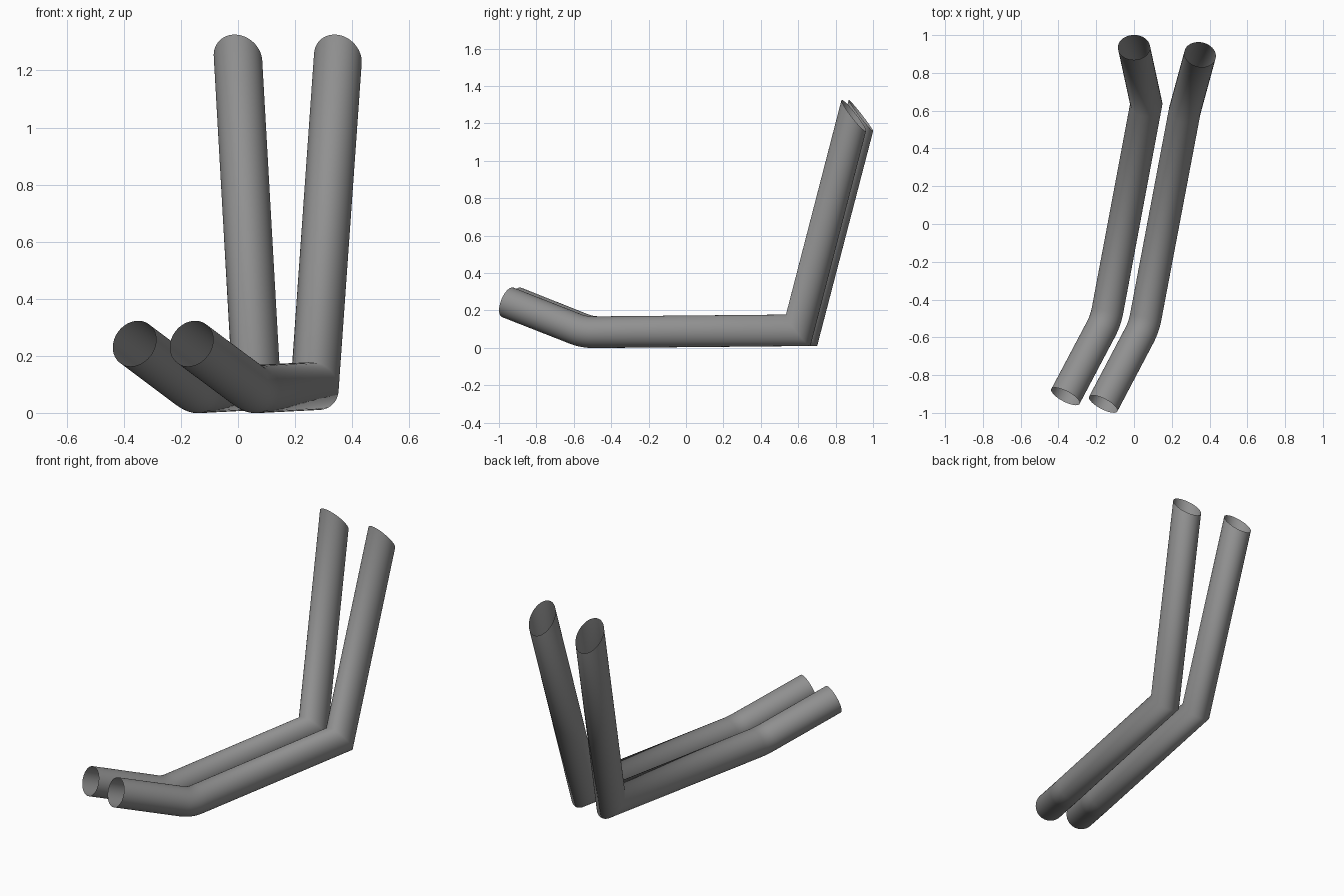
import bpy, bmesh, math
from mathutils import Vector

if "Cube" in bpy.data.objects:
    bpy.data.objects.remove(bpy.data.objects["Cube"])

RADIUS, SIDES, ARC = 0.0845, 64, 8

# Dark grey metal
metal = bpy.data.materials.new("dark_metal")
metal.diffuse_color = (0.28, 0.28, 0.28, 1)
metal.use_nodes = True
metal.node_tree.nodes["Principled BSDF"].inputs["Base Color"].default_value = metal.diffuse_color


def build_pipe(name, end, bend, elbow, top):
    end, bend, elbow, top = map(Vector, (end, bend, elbow, top))

    # Centre line: rounded front bend, sharp mitred rear elbow
    a = bend + (end - bend).normalized() * 0.055
    c = bend + (elbow - bend).normalized() * 0.055
    path = [end]
    for i in range(ARC + 1):
        t = i / ARC
        path.append(a * (1 - t) ** 2 + bend * 2 * t * (1 - t) + c * t * t)
    path += [elbow, top]

    # Front opening is cut square
    d = (path[1] - path[0]).normalized()
    u = d.cross(Vector((0, 0, 1))).normalized()
    v = u.cross(d)
    ring = [end + RADIUS * (u * math.cos(k) + v * math.sin(k))
            for k in (2 * math.pi * i / SIDES for i in range(SIDES))]
    rings = [ring]

    # Slide each ring along to the next mitre plane; the top repeats the elbow cut
    normal = d
    for i in range(1, len(path)):
        d = (path[i] - path[i - 1]).normalized()
        if i < len(path) - 1:
            normal = (d + (path[i + 1] - path[i]).normalized()).normalized()
        ring = [p + d * ((path[i] - p).dot(normal) / d.dot(normal)) for p in ring]
        rings.append(ring)

    # Open-ended skin
    bm = bmesh.new()
    loops = [[bm.verts.new(p) for p in r] for r in rings]
    for r0, r1 in zip(loops, loops[1:]):
        for i in range(SIDES):
            j = (i + 1) % SIDES
            bm.faces.new((r0[i], r0[j], r1[j], r1[i]))
    bmesh.ops.recalc_face_normals(bm, faces=bm.faces)
    # Shading flows smoothly across the elbow
    for f in bm.faces:
        f.smooth = True
    mesh = bpy.data.meshes.new(name)
    bm.to_mesh(mesh)
    bm.free()
    mesh.materials.append(metal)
    bpy.context.collection.objects.link(bpy.data.objects.new(name, mesh))


# Left and right exhaust pipes
build_pipe("left_pipe", (-0.363, -0.913, 0.243), (-0.15, -0.51, 0.083),
           (0.065, 0.636, 0.094), (0.0, 0.935, 1.242))
build_pipe("right_pipe", (-0.163, -0.953, 0.243), (0.052, -0.545, 0.083),
           (0.269, 0.60, 0.094), (0.35, 0.897, 1.242))
